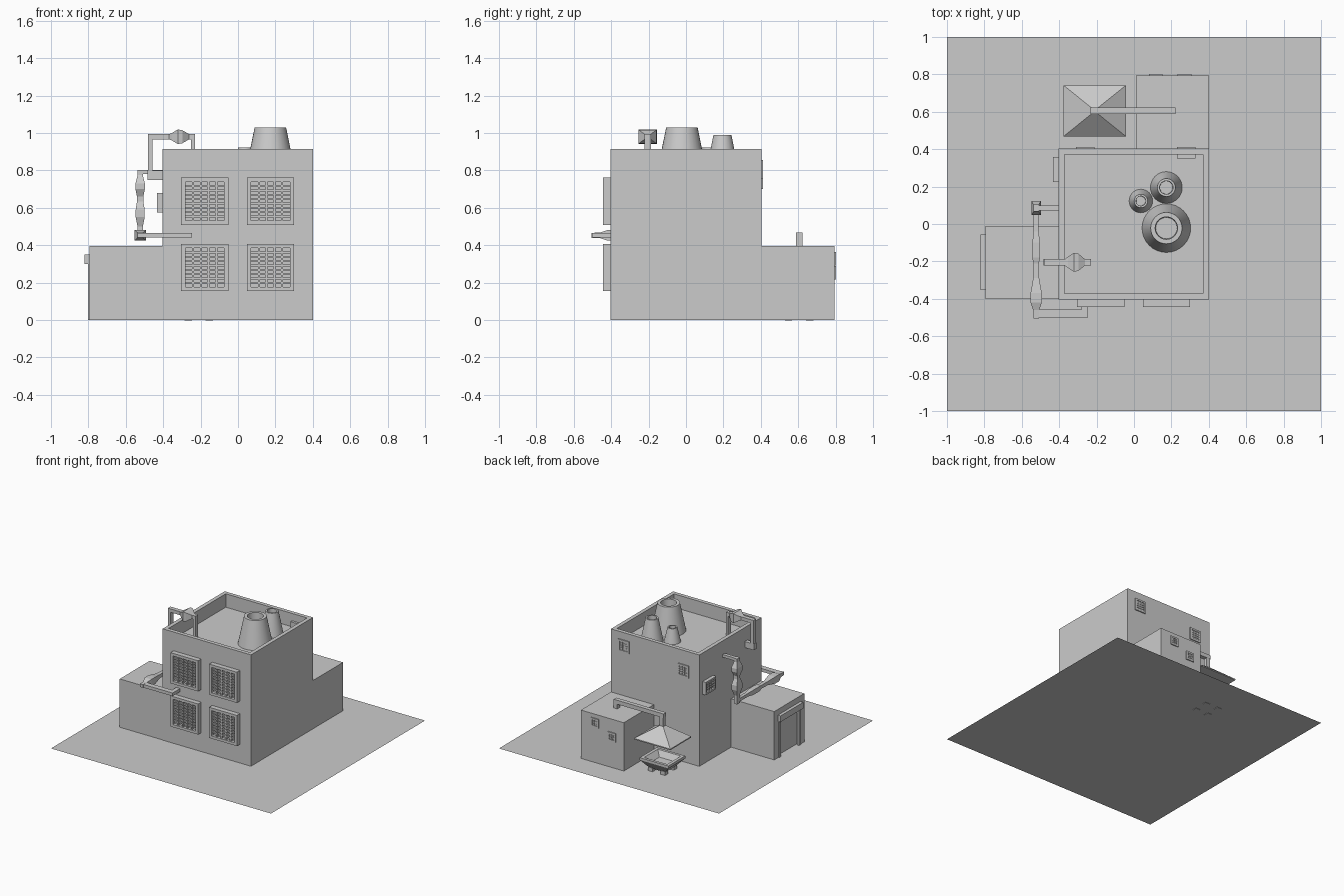
import bpy, bmesh, math
from mathutils import Vector

if "Cube" in bpy.data.objects:
    bpy.data.objects.remove(bpy.data.objects["Cube"])


def finish(name, bm):
    bmesh.ops.recalc_face_normals(bm, faces=bm.faces[:])
    me = bpy.data.meshes.new(name)
    bm.to_mesh(me)
    bm.free()
    ob = bpy.data.objects.new(name, me)
    bpy.context.collection.objects.link(ob)
    return ob


def add_box(bm, lo, hi):
    lo, hi = Vector(lo), Vector(hi)
    vs = bmesh.ops.create_cube(bm, size=1)['verts']
    for v in vs:
        v.co = Vector([(lo[i] + hi[i]) / 2 + v.co[i] * (hi[i] - lo[i]) for i in range(3)])
    return vs


def boxes(name, *pairs):
    bm = bmesh.new()
    for lo, hi in pairs:
        add_box(bm, lo, hi)
    return finish(name, bm)


def pocket(bm, normal, inset, depth):
    """Inset the face that looks along normal and sink it."""
    bm.normal_update()
    n = Vector(normal)
    face = max(bm.faces, key=lambda f: f.normal.dot(n) + 0.01 * f.calc_center_median().dot(n))
    bmesh.ops.inset_region(bm, faces=[face], thickness=inset)
    cap = bmesh.ops.extrude_discrete_faces(bm, faces=[face])['faces'][0]
    for v in cap.verts:
        v.co -= n * depth


def grille(name, centre, right, out, w, h, depth, cols, rows, border, back=0.0):
    """Framed grid of slats on a wall; centre lies on the wall surface."""
    bm = bmesh.new()
    c, r, o, up = Vector(centre), Vector(right), Vector(out), Vector((0, 0, 1))

    def slab(u0, u1, v0, v1, d0, d1):
        a = c + r * u0 + up * v0 + o * d0
        b = c + r * u1 + up * v1 + o * d1
        add_box(bm, [min(p) for p in zip(a, b)], [max(p) for p in zip(a, b)])

    W, H = w / 2, h / 2
    slab(-W, W, -H, H, -back - 0.002, depth * 0.4)
    for s in (-1, 1):
        slab(*sorted((s * W, s * (W - border))), -H, H, 0, depth)
        slab(-W + border, W - border, *sorted((s * H, s * (H - border))), 0, depth)
    iw, ih = w - 2 * border, h - 2 * border
    for i in range(1, cols):
        u = -iw / 2 + iw * i / cols
        t = iw / cols * 0.13
        slab(u - t, u + t, -ih / 2, ih / 2, 0, depth * 0.85)
    for j in range(1, rows):
        v = -ih / 2 + ih * j / rows
        t = ih / rows * 0.22
        slab(-iw / 2, iw / 2, v - t, v + t, 0, depth * 0.75)
    return finish(name, bm)


def duct(name, axis, centre, sections):
    """Four-sided pipe along an axis; sections are (position, half_a, half_b)."""
    bm = bmesh.new()
    ia, ib = [i for i in range(3) if i != axis]
    rings = []
    for t, a, b in sections:
        ring = []
        for sa, sb in ((-1, -1), (1, -1), (1, 1), (-1, 1)):
            p = list(centre)
            p[axis] = t
            p[ia] += sa * a
            p[ib] += sb * b
            ring.append(bm.verts.new(p))
        rings.append(ring)
    for r0, r1 in zip(rings, rings[1:]):
        for i in range(4):
            bm.faces.new((r0[i], r0[i - 1], r1[i - 1], r1[i]))
    bm.faces.new(rings[0])
    bm.faces.new(rings[-1])
    return finish(name, bm)


def chimney(name, x, y, r_base, r_top, r_hole, top, floor=0.805, n=32):
    profile = [(r_base, floor), (r_top, top), (r_hole, top), (r_hole * 0.95, top - 0.06)]
    bm = bmesh.new()
    rings = [[bm.verts.new((x + r * math.cos(2 * math.pi * i / n),
                            y + r * math.sin(2 * math.pi * i / n), z)) for i in range(n)]
             for r, z in profile]
    for r0, r1 in zip(rings, rings[1:]):
        for i in range(n):
            bm.faces.new((r0[i - 1], r0[i], r1[i], r1[i - 1]))
    bm.faces.new(rings[0])
    bm.faces.new(rings[-1])
    ob = finish(name, bm)
    bpy.ops.object.select_all(action='DESELECT')
    ob.select_set(True)
    bpy.context.view_layer.objects.active = ob
    bpy.ops.object.shade_smooth_by_angle(angle=math.radians(35))


# base plate
bm = bmesh.new()
bmesh.ops.create_grid(bm, x_segments=1, y_segments=1, size=1)
finish("base_plate", bm)

# main building with sunken roof
bm = bmesh.new()
add_box(bm, (-0.403, -0.403, 0), (0.4, 0.403, 0.915))
pocket(bm, (0, 0, 1), 0.045, 0.11)
finish("main_building", bm)

# rear annex
boxes("rear_annex", ((0.01, 0.4, 0), (0.4, 0.793, 0.397)))

# garage annex with recessed doorway on its outer side
boxes("garage_annex",
      ((-0.77, -0.4, 0), (-0.4, -0.01, 0.397)),
      ((-0.795, -0.4, 0), (-0.77, -0.34, 0.397)),
      ((-0.795, -0.07, 0), (-0.77, -0.01, 0.397)),
      ((-0.795, -0.34, 0.3), (-0.77, -0.07, 0.397)))
boxes("garage_door_housing", ((-0.82, -0.352, 0.3), (-0.79, -0.057, 0.35)))
boxes("garage_door_rails", *[((-0.802, y - 0.012, 0), (-0.785, y + 0.012, 0.3))
                             for y in (-0.335, -0.075)])

# roof chimneys
chimney("large_chimney", 0.173, -0.022, 0.13, 0.084, 0.06, 1.03)
chimney("medium_chimney", 0.173, 0.195, 0.085, 0.048, 0.036, 0.99)
chimney("small_chimney", 0.037, 0.123, 0.063, 0.036, 0.026, 0.922)

# front louvre panels
for x in (-0.178, 0.174):
    for z in (0.28, 0.635):
        grille("front_louvre", (x, -0.403, z), (1, 0, 0), (0, -1, 0), 0.252, 0.252, 0.04, 5, 9, 0.022)

# small vents on the rear walls and the left wall
for x, y, z, s, bk in ((0.28, 0.4, 0.805, 0.1, 0.047), (-0.26, 0.4, 0.75, 0.1, 0),
                       (0.27, 0.79, 0.328, 0.073, 0), (0.117, 0.79, 0.253, 0.073, 0)):
    grille("rear_vent", (x, y, z), (1, 0, 0), (0, 1, 0), s, s, 0.011, 3, 4, 0.014, bk)
grille("left_vent", (-0.4, 0.292, 0.628), (0, 1, 0), (-1, 0, 0), 0.135, 0.105, 0.032, 3, 4, 0.014)

# wall duct: out of the front, round the corner, along the side, up and in
cx, cz, vy = -0.523, 0.453, 0.085
boxes("front_duct",
      ((-0.28, -0.5, cz - 0.013), (-0.245, -0.4, cz + 0.013)),
      ((-0.535, -0.5, cz - 0.013), (-0.28, -0.457, cz + 0.013)))
duct("side_duct", 1, (cx, 0, cz), [
    (-0.505, 0.014, 0.013), (-0.46, 0.016, 0.015), (-0.42, 0.03, 0.028), (-0.37, 0.03, 0.028),
    (-0.29, 0.016, 0.015), (-0.21, 0.014, 0.014), (-0.18, 0.021, 0.02), (-0.1, 0.021, 0.02),
    (-0.04, 0.013, 0.013), (0.1, 0.013, 0.013)])
duct("riser_duct", 2, (cx, vy, 0), [
    (0.43, 0.014, 0.02), (0.5, 0.014, 0.018), (0.55, 0.024, 0.036), (0.59, 0.024, 0.036),
    (0.635, 0.017, 0.018), (0.66, 0.017, 0.018), (0.7, 0.025, 0.038), (0.73, 0.025, 0.038),
    (0.775, 0.014, 0.018), (0.803, 0.014, 0.018)])
boxes("riser_duct_inlet", ((-0.53, vy - 0.014, 0.78), (-0.4, vy + 0.014, 0.803)))

# roof duct: up from the roof, over the parapet and back into the wall
ry = -0.205
boxes("roof_duct",
      ((-0.252, ry - 0.017, 0.805), (-0.23, ry + 0.017, 0.995)),
      ((-0.482, ry - 0.017, 0.79), (-0.456, ry + 0.017, 0.99)),
      ((-0.485, ry - 0.017, 0.75), (-0.4, ry + 0.017, 0.8)))
duct("roof_duct_filter", 0, (0, ry, 0.98), [
    (-0.482, 0.017, 0.014), (-0.37, 0.017, 0.014), (-0.353, 0.03, 0.02), (-0.322, 0.05, 0.039),
    (-0.298, 0.046, 0.035), (-0.262, 0.017, 0.014), (-0.23, 0.016, 0.012)])

# forge hood with its exhaust pipe
hx, hy = -0.21, 0.605
duct("forge_hood", 2, (hx, hy, 0), [(0.255, 0.166, 0.136), (0.264, 0.166, 0.136), (0.365, 0.012, 0.012)])
boxes("hood_pipe",
      ((-0.232, hy - 0.017, 0.435), (0.222, hy + 0.017, 0.468)),
      ((-0.227, hy - 0.015, 0.34), (-0.195, hy + 0.015, 0.44)),
      ((0.19, hy - 0.017, 0.39), (0.222, hy + 0.017, 0.44)))

# forge basin on four feet
basin = duct("forge_basin", 2, (hx, hy, 0), [
    (0.02, 0.07, 0.065), (0.085, 0.13, 0.11), (0.105, 0.13, 0.11),
    (0.105, 0.105, 0.088), (0.06, 0.07, 0.06)])
boxes("basin_feet", *[((hx + sx * 0.057 - 0.02, hy + sy * 0.057 - 0.02, -0.003),
                       (hx + sx * 0.057 + 0.02, hy + sy * 0.057 + 0.02, 0.03))
                      for sx in (-1, 1) for sy in (-1, 1)])
